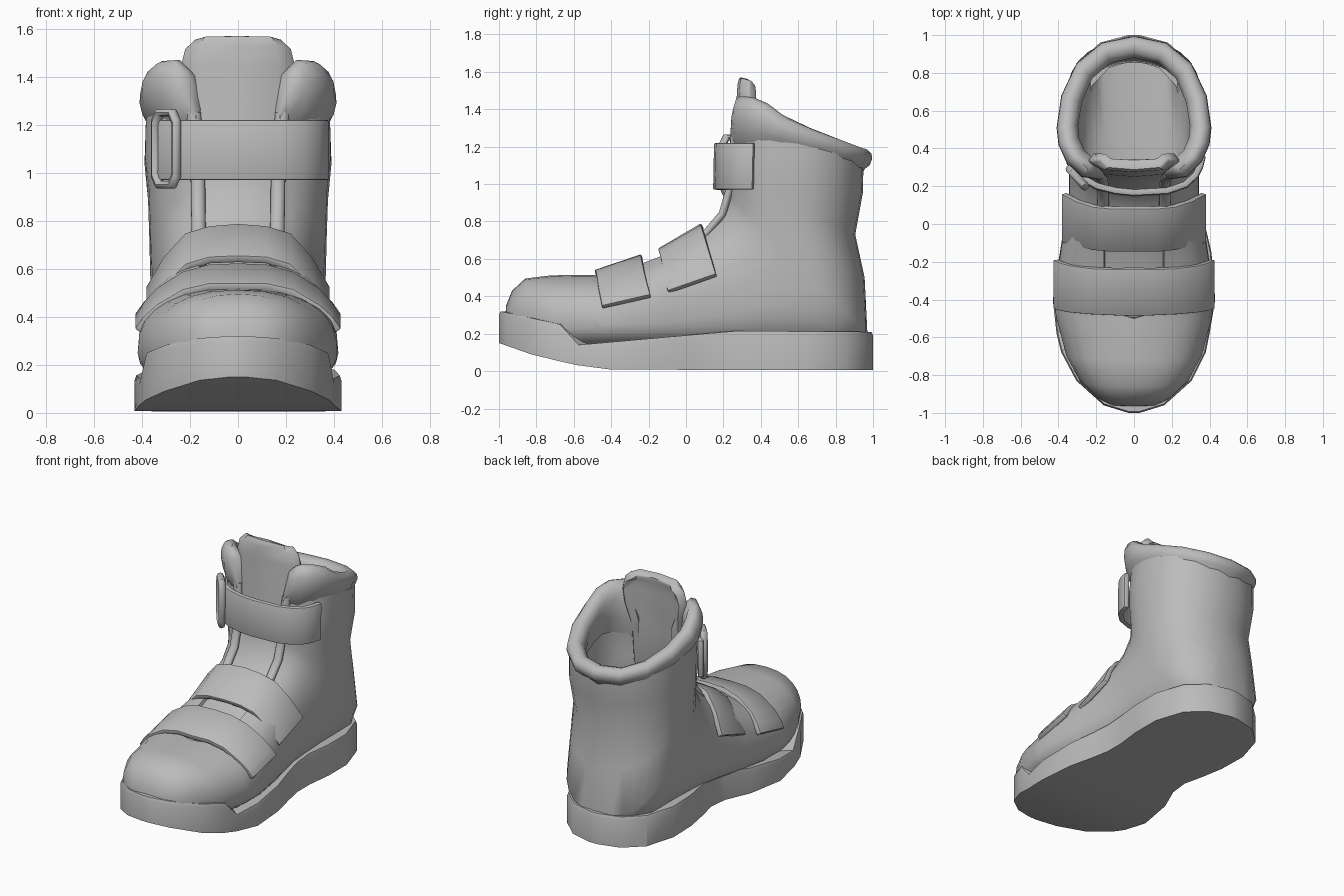
import bpy, bmesh, math
from mathutils import Vector

if "Cube" in bpy.data.objects:
    bpy.data.objects.remove(bpy.data.objects["Cube"])

grey = bpy.data.materials.new("plain_grey")
grey.diffuse_color = (0.5, 0.5, 0.5, 1)
grey.use_nodes = True
grey.node_tree.nodes["Principled BSDF"].inputs["Base Color"].default_value = grey.diffuse_color


def finish(ob, angle=35, solid=0, bevel=0):
    """Apply thickness and bevel, then smooth the shading."""
    bpy.ops.object.select_all(action='DESELECT')
    ob.select_set(True)
    bpy.context.view_layer.objects.active = ob
    if solid:
        m = ob.modifiers.new("thickness", 'SOLIDIFY')
        m.thickness, m.offset = solid, -1
        bpy.ops.object.modifier_apply(modifier=m.name)
    if bevel:
        m = ob.modifiers.new("soft_edges", 'BEVEL')
        m.width, m.segments, m.angle_limit = bevel, 2, math.radians(50)
        bpy.ops.object.modifier_apply(modifier=m.name)
    bpy.ops.object.shade_smooth_by_angle(angle=math.radians(angle))
    return ob


def loft(name, rows, center, ring=False, caps=False, closed=False, **kw):
    """Skin rows of points; faces point away from center."""
    bm = bmesh.new()
    vs = [[bm.verts.new(p) for p in r] for r in rows]
    n = len(rows[0])
    pairs = list(zip(vs, vs[1:])) + ([(vs[-1], vs[0])] if closed else [])
    for a, b in pairs:
        for i in range(n if ring else n - 1):
            j = (i + 1) % n
            bm.faces.new((a[i], a[j], b[j], b[i]))
    if caps:
        bm.faces.new(vs[0])
        bm.faces.new(vs[-1])
    bmesh.ops.remove_doubles(bm, verts=bm.verts, dist=0.0005)
    bm.normal_update()
    if center is None:
        bmesh.ops.recalc_face_normals(bm, faces=bm.faces)
    else:
        d = sum((f.normal.dot(f.calc_center_median() - Vector(center)) * f.calc_area()
                 for f in bm.faces))
        if d < 0:
            bmesh.ops.reverse_faces(bm, faces=bm.faces)
    me = bpy.data.meshes.new(name)
    bm.to_mesh(me)
    bm.free()
    ob = bpy.data.objects.new(name, me)
    me.materials.append(grey)
    bpy.context.collection.objects.link(ob)
    return finish(ob, **kw)


def interp(pts, y):
    for (a, p), (b, q) in zip(pts, pts[1:]):
        if y <= b:
            return p + (q - p) * max(0, (y - a) / (b - a))
    return pts[-1][1]


# Sole: (y, left half width, right half width)
outline = [(-1, .03, .03), (-.96, .16, .16), (-.83, .305, .305), (-.68, .385, .38),
           (-.58, .41, .40), (-.4, .43, .43), (-.15, .385, .41), (.02, .31, .37),
           (.15, .295, .345), (.28, .325, .345), (.45, .355, .365), (.65, .36, .365),
           (.85, .30, .30), (.96, .18, .18), (1, .03, .03)]
low = [(-1, .15), (-.8, .08), (-.55, .025), (-.4, .008), (1, .005)]
high = [(-1, .32), (-.68, .25), (-.58, .14), (.27, .215), (1, .21)]


def sole_row(y, l, r):
    zb, zt = interp(low, y), interp(high, y)
    k, yi = .74, y * .86
    return [(-l * k, yi, zt), (-l * .985, y * .992, zt), (-l, y, zt - .02), (-l, y, zb),
            (r, y, zb), (r, y, zt - .02), (r * .985, y * .992, zt), (r * k, yi, zt)]


sole_rows = [sole_row(*o) for o in outline]
for end in (0, -1):  # close the two tips
    sole_rows.insert(0 if end == 0 else len(sole_rows),
                     [(0, p[1], p[2]) for p in sole_rows[end]])
loft("sole", sole_rows, (0, 0, .15), angle=30)

# Upper: sections fanned from toe to shaft
# (front y, front z, back y, back z, half width, widest point, half gap)
sections = [(-.968, .25, -.968, .2, .02, .5, 0), (-.962, .35, -.95, .16, .13, .5, 0),
            (-.93, .43, -.9, .14, .205, .4, 0), (-.86, .495, -.81, .11, .285, .4, 0),
            (-.72, .512, -.68, .1, .36, .38, 0), (-.5, .515, -.5, .1, .413, .38, 0),
            (-.46, .52, -.46, .1, .418, .38, .14), (-.3, .56, -.3, .1, .415, .35, .16),
            (-.1, .64, -.1, .1, .385, .33, .16), (.08, .74, .15, .1, .345, .35, .16),
            (.17, .82, .5, .1, .345, .4, .16), (.21, .9, .88, .1, .36, .45, .16),
            (.22, .95, .97, .2, .365, .5, .16), (.22, 1.0, .955, .5, .37, .5, .16),
            (.225, 1.06, .905, .73, .375, .5, .16), (.235, 1.14, .945, .95, .39, .5, .17),
            (.25, 1.3, .95, 1.13, .385, .5, .19)]
N = 26


def power(v, e):
    return math.copysign(abs(v) ** e, v)


def section(ay, az, by, bz, w, f, gap):
    cy, cz = by + (ay - by) * f, bz + (az - bz) * f
    front = .84 if ay < -.4 else .74
    back = .95 if bz > .4 else .78
    t0 = math.asin((gap / w) ** (1 / front)) if gap else 0
    pts = []
    for i in range(N + 1):
        t = t0 + (2 * math.pi - 2 * t0) * i / N
        e = front if math.cos(t) > 0 else back
        c = power(math.cos(t), e)
        ey, ez = (ay, az) if c > 0 else (by, bz)
        x = 0 if i in (0, N) and not gap else w * power(math.sin(t), e)
        pts.append((x, cy + (ey - cy) * abs(c), cz + (ez - cz) * abs(c)))
    return pts


loft("boot_upper", [section(*s) for s in sections], (0, .2, .4), solid=.05, angle=40)

# Padded collar: (x, y, lower z, upper z) for one side, front to back
side = [(.175, .235, 1.18, 1.27), (.215, .24, 1.19, 1.41), (.28, .25, 1.21, 1.47),
        (.36, .33, 1.23, 1.465), (.40, .42, 1.23, 1.43), (.41, .51, 1.21, 1.37),
        (.385, .68, 1.17, 1.30), (.305, .85, 1.12, 1.24), (.17, .96, 1.09, 1.20),
        (0, .995, 1.08, 1.19)]
path = side + [(-x, y, a, b) for x, y, a, b in side[-2::-1]]


def collar_section(x, y, a, b):
    out = Vector((x, y - .56, 0)).normalized()
    h = b - a
    prof = [(-.04, 0), (-.012, .2 * h), (0, .5 * h), (-.003, .75 * h), (-.025, .95 * h),
            (-.055, h), (-.09, .9 * h), (-.115, .55 * h), (-.11, 0), (-.09, -.1)]
    return [Vector((x, y, a + z)) + out * d for d, z in prof]


loft("collar", [collar_section(*p) for p in path], None, ring=True, caps=True, angle=50)

# Tongue: (y, z, half width)
spine = [(-.5, .495, .15), (-.3, .54, .18), (-.1, .618, .19), (.09, .712, .19),
         (.195, .83, .19), (.24, .97, .19), (.25, 1.2, .2), (.265, 1.36, .23),
         (.27, 1.45, .245), (.275, 1.53, .225), (.285, 1.573, .18)]


def tongue_row(y, z, w):
    m = min(.165, w * .75)
    d = .06 if z > 1.3 else .03
    return [(-w, y + d, z - .015), (-m, y + .012, z - .002), (0, y, z),
            (m, y + .012, z - .002), (w, y + d, z - .015)]


loft("tongue", [tongue_row(*s) for s in spine], (0, .6, .3), solid=.06, bevel=.012, angle=40)

# Rolled edges of the two flaps beside the tongue
for s, label in ((-1, "left"), (1, "right")):
    roll = [(.16, -.1, .62), (.163, .085, .71), (.165, .195, .84), (.167, .235, .98),
            (.175, .25, 1.14), (.185, .26, 1.25)]
    rows = []
    for i, p in enumerate(roll):
        a, b = Vector(roll[max(0, i - 1)]), Vector(roll[min(len(roll) - 1, i + 1)])
        up = (b - a).cross(Vector((1, 0, 0))).normalized()
        rows.append([Vector((s * (p[0] + .03 * math.cos(k * math.tau / 10)), p[1], p[2]))
                     + up * .022 * math.sin(k * math.tau / 10) for k in range(10)])
    loft(label + "_flap_edge", rows, None, ring=True, caps=True, angle=50)


# Straps: (x, front y, front z, back y, back z)
def strap(name, pts, center, mirror=True):
    if mirror:
        pts = [(-p[0], *p[1:]) for p in pts[:0:-1]] + pts
    rows = [[(x, y1 + (y2 - y1) * t, z1 + (z2 - z1) * t) for t in (0, .5, 1)]
            for x, y1, z1, y2, z2 in pts]
    loft(name, rows, center, solid=.035, bevel=.008, angle=40)


strap("toe_strap", [(0, -.49, .54, -.24, .625), (.12, -.485, .54, -.24, .62),
                    (.23, -.48, .515, -.235, .59), (.34, -.47, .45, -.22, .52),
                    (.395, -.46, .40, -.205, .46), (.43, -.45, .35, -.19, .41)],
      (0, -.3, .2))
strap("instep_strap", [(0, -.15, .655, .08, .79), (.12, -.15, .65, .08, .78),
                       (.22, -.14, .62, .09, .75), (.31, -.12, .53, .12, .65),
                       (.385, -.1, .43, .16, .52)], (0, 0, .3))
ankle = [(-.36, .33), (-.315, .25), (-.20, .185), (-.1, .16), (0, .15), (.18, .16),
         (.28, .195), (.34, .25), (.365, .30), (.38, .36)]
strap("ankle_strap", [(x, y - .005, .97, y, 1.22) for x, y in ankle], (0, .6, 1.1), False)

# Buckle loop at the strap's left end
cx, cy, turn, hw, hh = -.30, .245, -.85, .065, .15
corners = [(hw, hh - .04), (hw - .025, hh), (.025 - hw, hh), (-hw, hh - .04)]
corners += [(-u, -v) for u, v in corners]
loop = []
across = Vector((math.cos(turn), math.sin(turn), 0))
normal = Vector((math.sin(turn), -math.cos(turn), 0))
for u, v in corners:
    base = Vector((cx, cy, 1.1)) + across * u + Vector((0, 0, v))
    radial = (across * u + Vector((0, 0, v * .35))).normalized()
    loop.append([base + radial * (.02 * math.cos(a)) + normal * (.022 * math.sin(a))
                 for a in (math.tau * k / 8 for k in range(8))])
loft("buckle", loop, None, ring=True, closed=True, angle=50)
